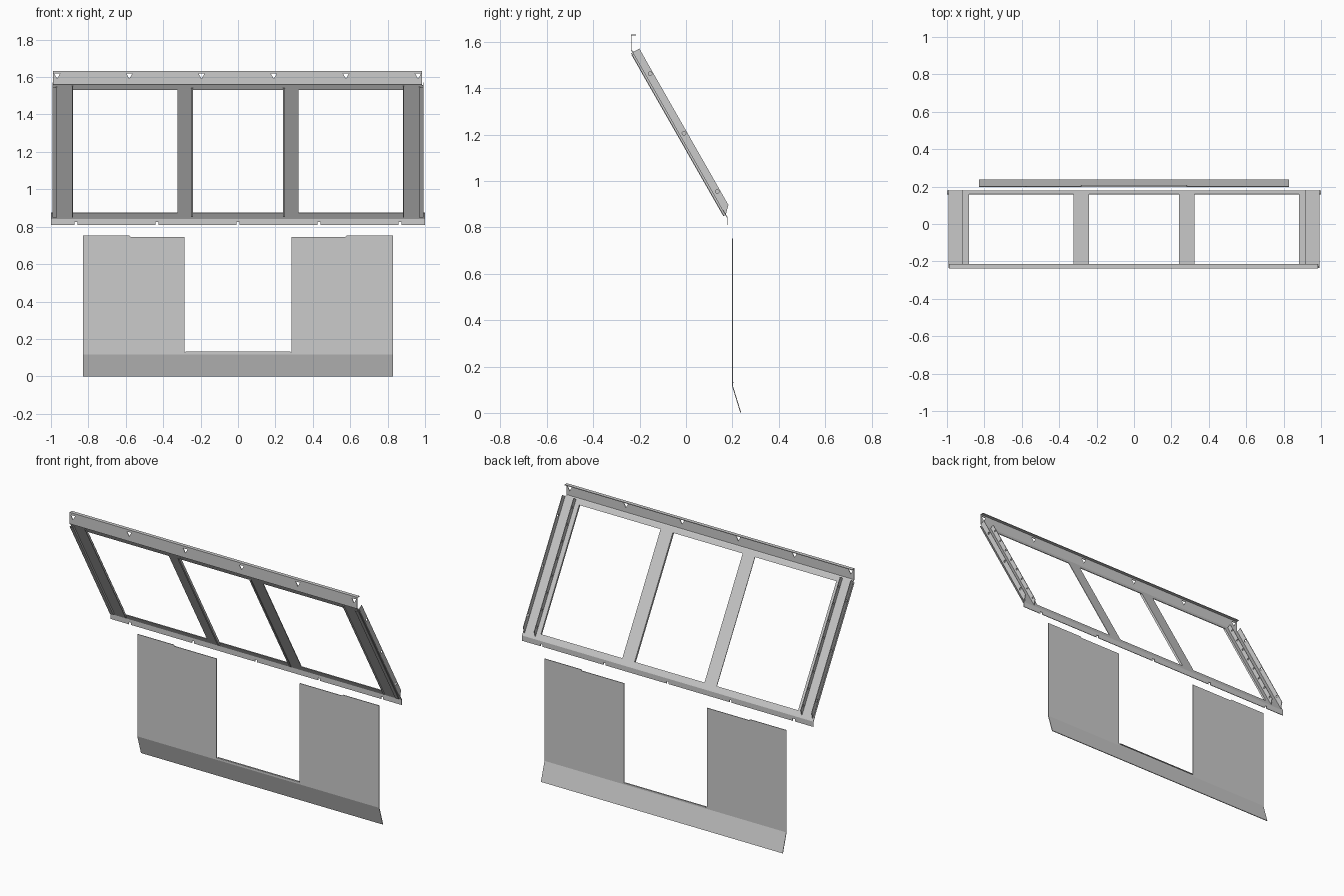
import bpy
import bmesh
from math import pi
from mathutils import Vector

if "Cube" in bpy.data.objects:
    bpy.data.objects.remove(bpy.data.objects["Cube"], do_unlink=True)

steel = bpy.data.materials.new("grey_steel")
steel.use_nodes = True
steel.diffuse_color = (0.6, 0.6, 0.6, 1)
steel.node_tree.nodes["Principled BSDF"].inputs["Base Color"].default_value = (0.6, 0.6, 0.6, 1)

GAUGE = 0.004
UP = Vector((0, -0.495, 0.869))      # along the sloping frame
OUT = Vector((0, 0.869, 0.495))      # away from its underside
BASE = Vector((0, 0.165, 0.845))


def slope(x, u, n):
    """Point in the sloping frame's own axes."""
    return BASE + Vector((x, 0, 0)) + UP * u + OUT * n


def apply(obj, mod):
    bpy.context.view_layer.objects.active = obj
    bpy.ops.object.modifier_apply(modifier=mod.name)


def sheet(name, start, end):
    """Folded sheet between two matching polylines."""
    bm = bmesh.new()
    a = [bm.verts.new(p) for p in start]
    b = [bm.verts.new(p) for p in end]
    for i in range(len(a) - 1):
        bm.faces.new((a[i], a[i + 1], b[i + 1], b[i]))
    mesh = bpy.data.meshes.new(name)
    bm.to_mesh(mesh)
    bm.free()
    mesh.materials.append(steel)
    obj = bpy.data.objects.new(name, mesh)
    bpy.context.collection.objects.link(obj)
    mod = obj.modifiers.new("gauge", 'SOLIDIFY')
    mod.thickness = GAUGE
    mod.offset = 0
    mod.use_even_offset = True
    apply(obj, mod)
    return obj


def cut(obj, cutter):
    """Subtract a cutter and discard it."""
    mod = obj.modifiers.new("cut", 'BOOLEAN')
    mod.operation = 'DIFFERENCE'
    mod.solver = 'EXACT'
    mod.object = cutter
    apply(obj, mod)
    bpy.data.objects.remove(cutter, do_unlink=True)


def box(center, size):
    bpy.ops.mesh.primitive_cube_add(size=1, location=center)
    obj = bpy.context.object
    obj.scale = size
    return obj


def prism(sides, radius, center, rotation):
    bpy.ops.mesh.primitive_cylinder_add(vertices=sides, radius=radius, depth=0.03,
                                        location=center, rotation=rotation)
    return bpy.context.object


def across(name, profile, x0, x1):
    """Sheet with a y-z profile running along x."""
    return sheet(name, [(x0, y, z) for y, z in profile], [(x1, y, z) for y, z in profile])


def along(name, profile, u0, u1):
    """Sheet with an x-n profile running up the slope."""
    return sheet(name, [slope(x, u0, n) for x, n in profile],
                 [slope(x, u1, n) for x, n in profile])


def upright(name, x, height, hole_radius, holes):
    """Wall standing on the frame, trimmed vertically at the foot, with round holes."""
    wall = sheet(name, [slope(x, 0.005, 0.01), slope(x, 0.005 + height, 0.01 + height)],
                 [slope(x, 0.812, 0.01), slope(x, 0.812, 0.01 + height)])
    for u in holes:
        cut(wall, prism(12, hole_radius, slope(x, u, 0.028), (0, pi / 2, 0)))


def yz(u, n):
    return slope(0, u, n).yz


# Top rail with upright hanging flange and keyed slots
top = across("top_rail", [(-0.215, 1.63), (-0.236, 1.63), (-0.236, 1.562),
                          yz(0.815, 0.01), yz(0.785, 0.01)], -0.99, 0.985)
for i in range(6):
    cut(top, prism(3, 0.018, (-0.967 + i * 0.386, -0.236, 1.609), (-pi / 2, 0, 0)))

# Bottom rail with drop flange and small notches
bottom = across("bottom_rail", [yz(0.028, 0.01), yz(0, 0.01), (0.178, 0.842), (0.178, 0.81)], -1, 1)
for i in range(-2, 3):
    cut(bottom, box((i * 0.433, 0.178, 0.812), (0.014, 0.03, 0.024)))

for s, side in ((1, "left"), (-1, "right")):
    # Side rail: turned inner edge, flat face, raised outer strip below
    along(side + "_side_rail", [(s * 0.885, 0), (s * 0.885, 0.01), (s * 0.99, 0.01)], 0.005, 0.812)
    along(side + "_side_strip", [(s * 0.97, 0.008), (s * 0.97, 0), (s * 0.992, 0)], 0.005, 0.805)
    # Outer wall with three holes, inner wall with a row of small ones
    upright(side + "_outer_wall", s * 0.99, 0.031, 0.008, (0.11, 0.40, 0.695))
    upright(side + "_inner_wall", s * 0.915, 0.028, 0.006, [0.06 + i * 0.1 for i in range(8)])
    # Cross bar with an edge folded towards the underside
    along(side + "_cross_bar", [(s * 0.252, 0), (s * 0.242, 0), (s * 0.242, 0.01),
                                (s * 0.324, 0.01)], 0.01, 0.80)
    # Lower panel wing with a slightly stepped top edge
    outline = ((0.285, 0.745), (0.575, 0.745), (0.58, 0.752), (0.83, 0.752))
    sheet(side + "_panel_wing", [(s * x, 0.2, z) for x, z in outline],
          [(s * x, 0.2, 0.13) for x, z in outline])

# Angled skirt joining the wings, and the lip of the opening
across("panel_skirt", [(0.2, 0.13), (0.2, 0.118), (0.236, 0.001)], -0.83, 0.83)
across("opening_lip", [(0.2, 0.13), (0.208, 0.13)], -0.28, 0.28)
